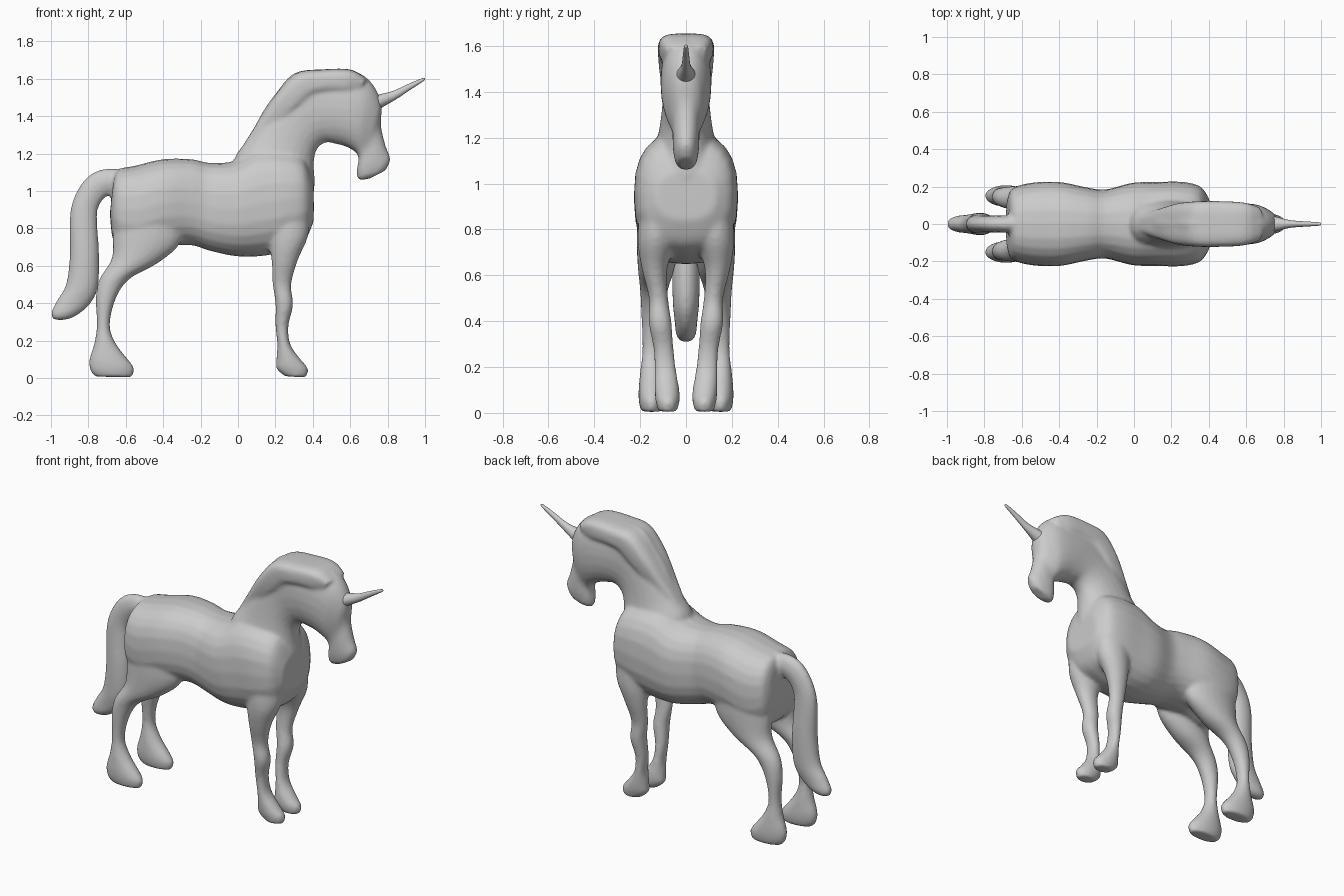
import bpy, bmesh, math


def spline(rows, steps):
    """Catmull-Rom interpolation through rows of numbers."""
    out = []
    for i in range(len(rows) - 1):
        p0, p1 = rows[max(i - 1, 0)], rows[i]
        p2, p3 = rows[i + 1], rows[min(i + 2, len(rows) - 1)]
        for s in range(steps):
            t = s / steps
            out.append([0.5 * (2 * b + (c - a) * t + (2 * a - 5 * b + 4 * c - d) * t * t
                               + (3 * b - a - 3 * c + d) * t ** 3)
                        for a, b, c, d in zip(p0, p1, p2, p3)])
    return out + [list(rows[-1])]


def loft(name, rings, power=2.0, side=1, sides=24):
    """Skin of rounded sections; each ring is edge A (x, z), edge B (x, z), half width, y centre."""
    rows = spline([tuple(r) + (0,) * (6 - len(r)) for r in rings], 4)
    bm = bmesh.new()
    loops = []
    for xa, za, xb, zb, w, yc in rows:
        loop = []
        for k in range(sides):
            a = 2 * math.pi * k / sides
            c, s = math.cos(a), math.sin(a)
            u = math.copysign(abs(c) ** (2 / power), c)
            v = math.copysign(abs(s) ** (2 / power), s)
            loop.append(bm.verts.new(((xa + xb) / 2 + u * (xb - xa) / 2,
                                      side * (yc + v * w),
                                      (za + zb) / 2 + u * (zb - za) / 2)))
        loops.append(loop)
    for l0, l1 in zip(loops, loops[1:]):
        for k in range(sides):
            n = (k + 1) % sides
            bm.faces.new((l0[k], l0[n], l1[n], l1[k]))
    bm.faces.new(loops[0])
    bm.faces.new(loops[-1])
    bmesh.ops.recalc_face_normals(bm, faces=bm.faces)
    mesh = bpy.data.meshes.new(name)
    bm.to_mesh(mesh)
    bm.free()
    mesh.polygons.foreach_set("use_smooth", [True] * len(mesh.polygons))
    obj = bpy.data.objects.new(name, mesh)
    bpy.context.collection.objects.link(obj)
    return obj


# Barrel: rump, waist and chest
torso = loft("body", [
    (-.685, .88, -.665, 1.06, .13), (-.66, .72, -.64, 1.115, .19),
    (-.55, .66, -.55, 1.135, .22), (-.40, .70, -.40, 1.17, .225),
    (-.25, .71, -.25, 1.17, .195), (-.15, .68, -.15, 1.15, .185),
    (0, .65, -.02, 1.16, .22), (.15, .655, .10, 1.22, .225),
    (.28, .69, .24, 1.22, .225), (.36, .74, .35, 1.18, .20),
    (.405, .84, .405, 1.05, .13)], power=2.5)

# Neck curving over into the face and muzzle
head = loft("neck_and_head", [
    (0, 1.05, .38, .92, .17), (-.02, 1.17, .41, 1.03, .15),
    (.06, 1.29, .405, 1.14, .12), (.13, 1.42, .42, 1.22, .105),
    (.20, 1.52, .47, 1.26, .10), (.30, 1.63, .53, 1.25, .105),
    (.45, 1.65, .57, 1.24, .11), (.60, 1.645, .61, 1.22, .11),
    (.70, 1.595, .635, 1.20, .10), (.765, 1.48, .645, 1.17, .075),
    (.765, 1.35, .64, 1.14, .06), (.79, 1.24, .635, 1.10, .058),
    (.815, 1.17, .645, 1.06, .05), (.79, 1.11, .70, 1.065, .035)], power=2.2)

# Broad mane lying along the crest
mane = loft("mane", [
    (0, 1.20, .08, 1.18, .04), (.10, 1.36, .20, 1.30, .08),
    (.20, 1.515, .31, 1.42, .112), (.31, 1.63, .40, 1.50, .122),
    (.45, 1.65, .48, 1.52, .122), (.60, 1.65, .57, 1.52, .115),
    (.69, 1.60, .63, 1.52, .09)], power=3.5)

# Hanging tail
tail = loft("tail", [
    (-.55, 1.11, -.60, .99, .05), (-.70, 1.12, -.68, .98, .045),
    (-.80, 1.08, -.72, .955, .045), (-.87, .98, -.75, .90, .045),
    (-.90, .86, -.752, .82, .05), (-.90, .65, -.742, .65, .06),
    (-.92, .50, -.75, .48, .058), (-.965, .42, -.80, .385, .05),
    (-1.0, .35, -.88, .325, .042), (-.99, .315, -.945, .308, .02)])

parts = [torso, head, mane, tail]

# Legs with hooves, one pair front and one pair hind
front = [(.14, .88, .385, .90, .085, .12), (.165, .72, .375, .76, .08, .13),
         (.18, .62, .32, .63, .055, .137), (.185, .50, .285, .50, .042, .12),
         (.20, .40, .295, .39, .05, .113), (.20, .28, .27, .28, .044, .098),
         (.21, .18, .28, .18, .048, .09), (.205, .10, .335, .10, .054, .083),
         (.205, .05, .375, .05, .052, .08), (.25, .01, .365, .003, .04, .08)]
hind = [(-.66, .95, -.30, .95, .09, .12), (-.67, .78, -.30, .74, .09, .125),
        (-.675, .64, -.42, .62, .08, .13), (-.74, .53, -.58, .53, .06, .14),
        (-.76, .43, -.655, .42, .05, .145), (-.755, .28, -.685, .28, .04, .15),
        (-.77, .18, -.65, .18, .05, .15), (-.795, .10, -.58, .09, .057, .15),
        (-.79, .04, -.555, .05, .055, .15), (-.765, .008, -.565, .004, .045, .15)]
for side in (1, -1):
    parts.append(loft("front_leg", front, side=side))
    parts.append(loft("hind_leg", hind, side=side))

# Fuse the flesh parts into one smooth skin
bpy.ops.object.select_all(action='DESELECT')
for p in parts:
    p.select_set(True)
bpy.context.view_layer.objects.active = torso
bpy.ops.object.join()
remesh = torso.modifiers.new("fuse", 'REMESH')
remesh.mode = 'VOXEL'
remesh.voxel_size = 0.011
remesh.use_smooth_shade = True
relax = torso.modifiers.new("relax", 'SMOOTH')
relax.factor = 0.5
relax.iterations = 6

# Horn on the forehead
loft("horn", [
    (.725, 1.51, .745, 1.43, .045), (.77, 1.52, .785, 1.455, .034),
    (.83, 1.535, .845, 1.49, .02), (.91, 1.572, .92, 1.54, .014),
    (.985, 1.603, .992, 1.587, .009), (1.0, 1.603, 1.0, 1.597, .004)], sides=16)
